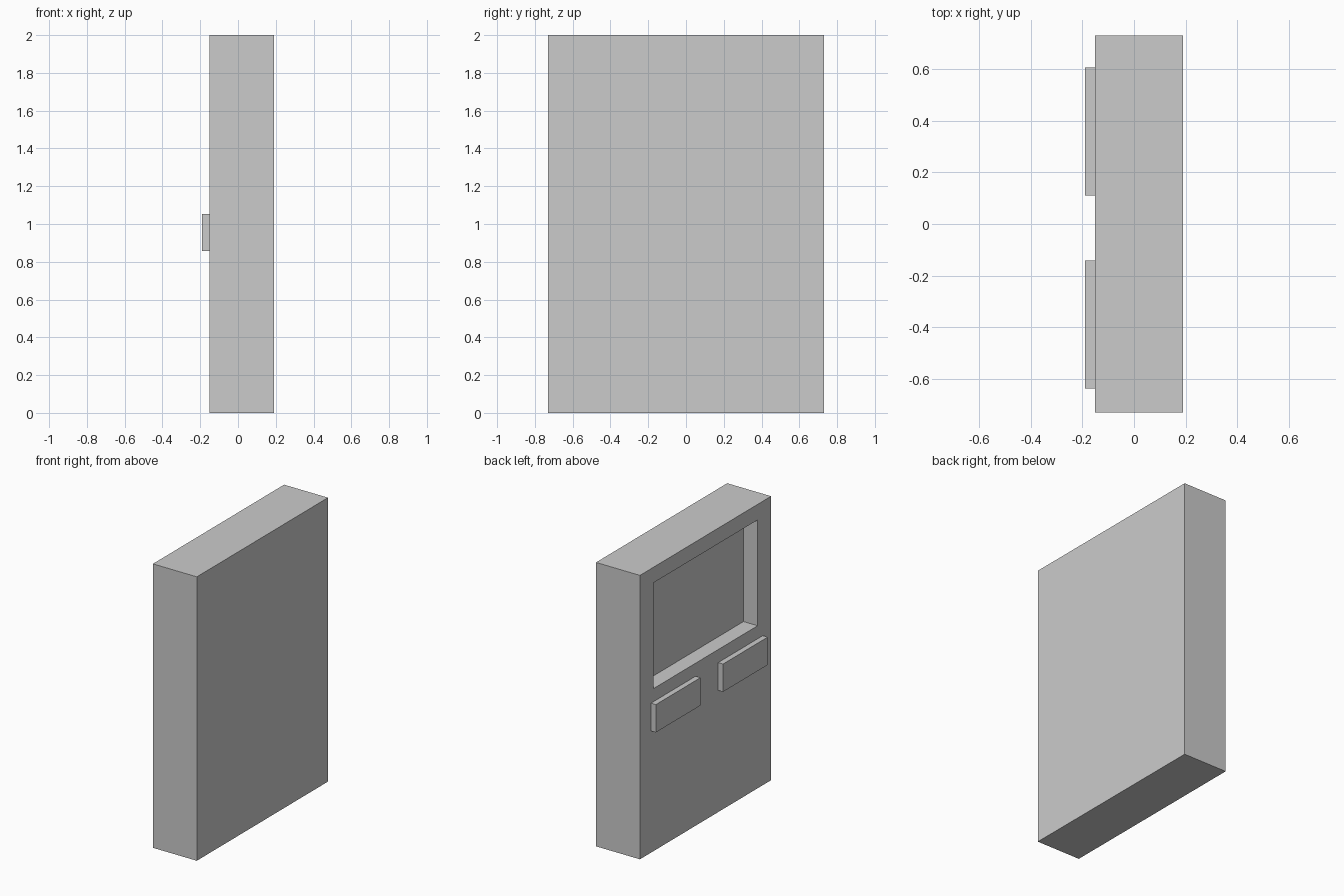
import bpy, bmesh

if "Cube" in bpy.data.objects:
    bpy.data.objects.remove(bpy.data.objects["Cube"])


def box(name, lo, hi):
    """Create a box spanning two opposite corners."""
    bm = bmesh.new()
    bmesh.ops.create_cube(bm, size=1)
    for v in bm.verts:
        v.co = [hi[i] if v.co[i] > 0 else lo[i] for i in range(3)]
    mesh = bpy.data.meshes.new(name)
    bm.to_mesh(mesh)
    bm.free()
    obj = bpy.data.objects.new(name, mesh)
    bpy.context.collection.objects.link(obj)
    return obj


# Cabinet slab
FACE_X = -0.152
cabinet = box("cabinet", (FACE_X, -0.73, 0), (0.19, 0.73, 2))

# Window recess: inset the face on the -x side, fit it to size, push it inward
bm = bmesh.new()
bm.from_mesh(cabinet.data)
bm.normal_update()
panel = next(f for f in bm.faces if f.normal.x < -0.9)
bmesh.ops.inset_region(bm, faces=[panel], thickness=0.1)
for v in panel.verts:
    v.co.y = 0.58 if v.co.y > 0 else -0.58
    v.co.z = 1.89 if v.co.z > 1 else 1.145
back = bmesh.ops.extrude_discrete_faces(bm, faces=[panel])["faces"][0]
for v in back.verts:
    v.co.x = FACE_X + 0.11
bmesh.ops.recalc_face_normals(bm, faces=bm.faces)
bm.to_mesh(cabinet.data)
bm.free()

# Two raised trays below the window
for side, y0 in (("left", 0.11), ("right", -0.638)):
    box(f"{side}_tray", (-0.19, y0, 0.857), (FACE_X, y0 + 0.497, 1.053))
